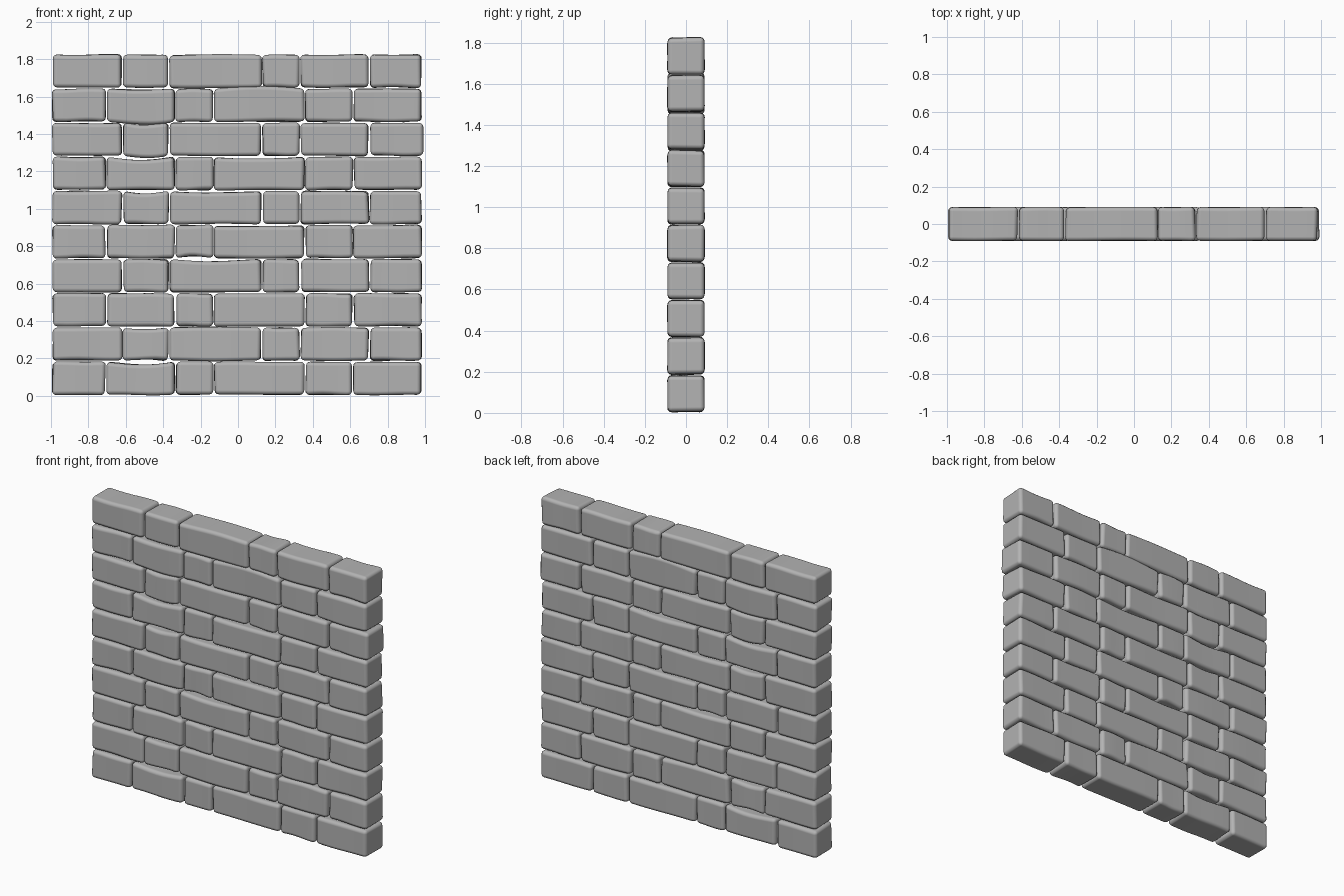
import bpy, bmesh, math, random

cube = bpy.data.objects.get("Cube")
if cube:
    bpy.data.objects.remove(cube, do_unlink=True)
random.seed(4)

stone = bpy.data.materials.new("grey_stone")
stone.use_nodes = True
grey = (0.45, 0.45, 0.45, 1)
stone.diffuse_color = grey
bsdf = stone.node_tree.nodes["Principled BSDF"]
bsdf.inputs["Base Color"].default_value = grey
bsdf.inputs["Roughness"].default_value = 0.8

PITCH = 0.1825
DEPTH = 0.18
# Joint positions of the two alternating courses
COURSES = [(-0.995, -0.705, -0.335, -0.13, 0.358, 0.615, 0.985),
           (-0.995, -0.618, -0.368, 0.128, 0.332, 0.702, 0.985)]
# (course, brick): lift of the middle of the top and bottom faces
BENDS = {(0, 1): (-0.014, 0), (1, 1): (-0.008, 0.008), (1, 2): (0.006, 0),
         (3, 2): (-0.008, 0), (4, 2): (0, 0.01), (4, 3): (-0.006, 0),
         (5, 1): (-0.014, 0), (5, 2): (-0.01, 0), (6, 3): (-0.01, 0),
         (6, 1): (-0.014, 0), (7, 1): (-0.01, -0.012), (8, 1): (-0.006, -0.016),
         (8, 3): (0.016, 0), (9, 2): (0, -0.006)}


def make_brick(name, x0, x1, z0, z1, bend):
    """Box cut along its length, bent, nudged at its corners and rounded."""
    bm = bmesh.new()
    bmesh.ops.create_cube(bm, size=1)
    long_edges = [e for e in bm.edges
                  if abs(e.verts[0].co.x - e.verts[1].co.x) > 0.5]
    bmesh.ops.subdivide_edges(bm, edges=long_edges, cuts=7, use_grid_fill=True)
    skew = {k: [random.uniform(-0.005, 0.005) for _ in range(3)]
            for k in ((a, b) for a in (0, 1) for b in (0, 1))}
    phase = random.uniform(0, math.tau)
    for v in bm.verts:
        t, top, back = v.co.x + 0.5, v.co.z > 0, v.co.y > 0
        near, far, wave = skew[(int(top), int(back))]
        arch = math.sin(math.pi * t)
        x = x0 + (x1 - x0) * t + near * (1 - t) + far * t
        y = v.co.y * DEPTH + 0.3 * wave * math.sin(5 * t + phase)
        z = (z1 if top else z0) + bend[0 if top else 1] * arch
        z += 0.6 * wave * math.sin(6 * t + phase) + 0.5 * (near * (1 - t) + far * t)
        v.co = (x, y, z)
    mesh = bpy.data.meshes.new(name)
    bm.to_mesh(mesh)
    bm.free()
    mesh.materials.append(stone)
    mesh.shade_smooth()
    brick = bpy.data.objects.new(name, mesh)
    bpy.context.collection.objects.link(brick)
    bevel = brick.modifiers.new("worn_edges", "BEVEL")
    bevel.width = 0.022
    bevel.segments = 3
    bevel.limit_method = "ANGLE"
    bevel.angle_limit = math.radians(45)
    bevel.harden_normals = True


# Stack ten courses, alternating the joint pattern
for row in range(10):
    joints = COURSES[row % 2]
    z0 = 0.004 + row * PITCH
    for i in range(6):
        left, right = joints[i] + 0.004, joints[i + 1] - 0.004
        if row == 7 and i == 5:
            right += 0.01
        make_brick(f"brick_{row + 1}_{i + 1}", left, right,
                   z0 + 0.002, z0 + PITCH - 0.005, BENDS.get((row, i), (0, 0)))
